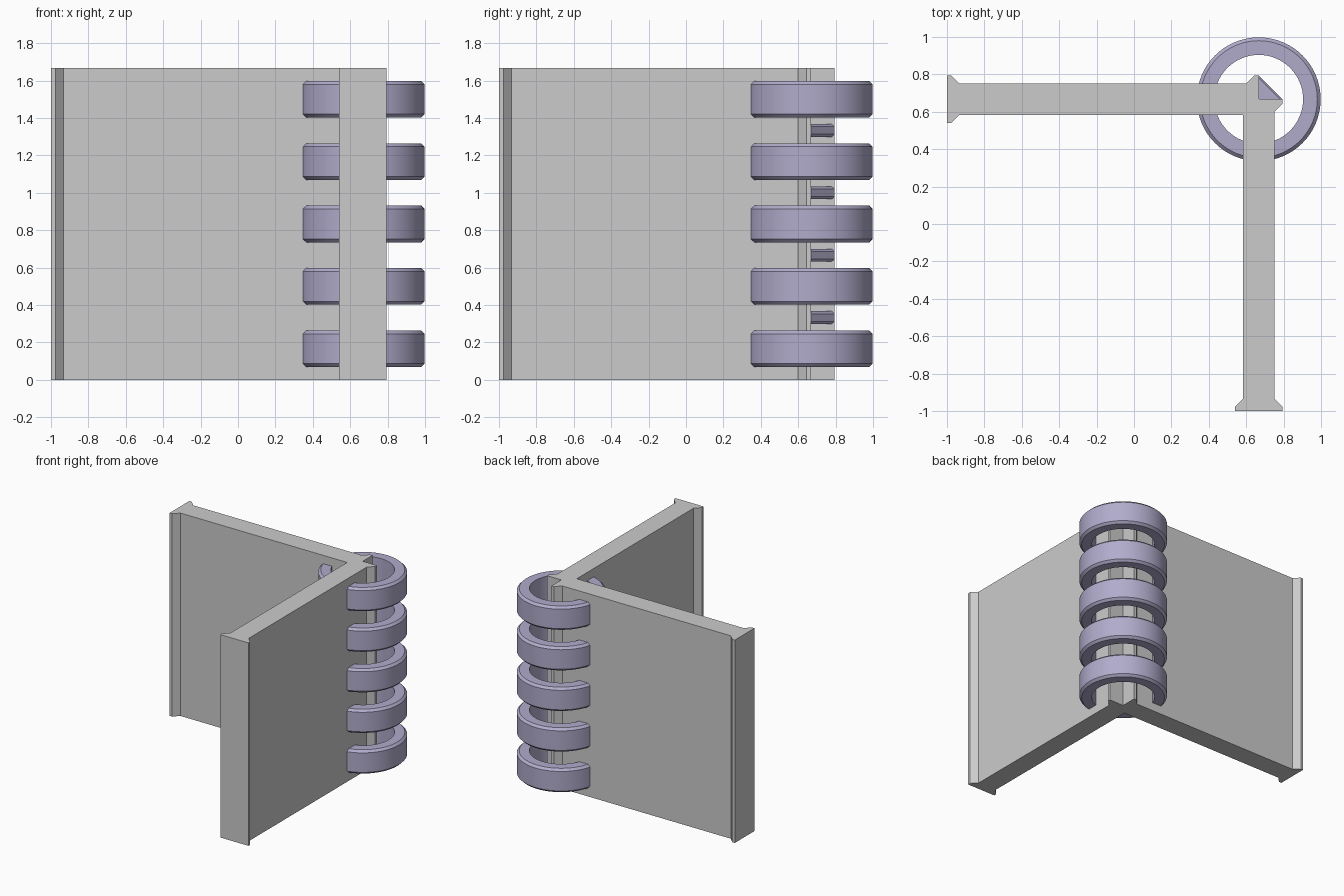
import bpy, bmesh, math
from mathutils import Matrix

if "Cube" in bpy.data.objects:
    bpy.data.objects.remove(bpy.data.objects["Cube"])

H, C = 1.667, 0.667          # wall height, hinge axis position (x = y = C)
T, F = 0.083, 0.128          # half thickness of wall and of flared ends
PITCH = H / 5

purple = bpy.data.materials.new("purple")
purple.diffuse_color = (0.44, 0.41, 0.60, 1)
purple.use_nodes = True
purple.node_tree.nodes["Principled BSDF"].inputs["Base Color"].default_value = purple.diffuse_color


def add_object(name, bm, mat=None):
    bmesh.ops.recalc_face_normals(bm, faces=bm.faces)
    me = bpy.data.meshes.new(name)
    bm.to_mesh(me)
    bm.free()
    ob = bpy.data.objects.new(name, me)
    bpy.context.collection.objects.link(ob)
    if mat:
        me.materials.append(mat)
    return ob


def wall(name, swap):
    # I-shaped plan, extruded upwards
    half = [(-1, F), (-0.977, F), (-0.932, T), (C - 0.068, T), (C - 0.023, F), (C, F)]
    outline = half + [(x, -y) for x, y in reversed(half)]
    bm = bmesh.new()
    pts = [(C + y, x, 0) if swap else (x, C + y, 0) for x, y in outline]
    face = bm.faces.new([bm.verts.new(p) for p in pts])
    top = bmesh.ops.extrude_face_region(bm, geom=[face])["geom"]
    bmesh.ops.translate(bm, vec=(0, 0, H),
                        verts=[v for v in top if isinstance(v, bmesh.types.BMVert)])
    return add_object(name, bm)


def lathe(name, profile, sides, z, closed):
    # profile (radius, height) turned around the hinge axis
    bm = bmesh.new()
    loops = [[bm.verts.new((C + r * math.cos(2 * math.pi * i / sides),
                            C + r * math.sin(2 * math.pi * i / sides), z + h))
              for r, h in profile] for i in range(sides)]
    n = len(profile)
    for i in range(sides):
        a, b = loops[i], loops[(i + 1) % sides]
        for j in range(n if closed else n - 1):
            k = (j + 1) % n
            bm.faces.new((a[j], b[j], b[k], a[k]))
    if not closed:
        bm.faces.new([l[0] for l in loops])
        bm.faces.new([l[-1] for l in loops])
    return add_object(name, bm, purple)


# Two walls meeting at the hinge axis
wall("side_wall", True)
wall("back_wall", False)

# Chamfered rings through both walls
R, IN, HH, CH = 0.331, 0.237, 0.098, 0.018
ring_profile = [(IN, -HH), (R - CH, -HH), (R, -HH + CH),
                (R, HH - CH), (R - CH, HH), (IN, HH)]
for i in range(5):
    ring = lathe(f"ring_{i + 1}", ring_profile, 64, PITCH * (i + 0.5), True)
    bpy.ops.object.select_all(action='DESELECT')
    ring.select_set(True)
    bpy.context.view_layer.objects.active = ring
    bpy.ops.object.shade_smooth_by_angle(angle=math.radians(30))

# Small four-sided tie blocks between the rings
tie_profile = [(F - 0.015, -0.034), (F, -0.02), (F, 0.02), (F - 0.015, 0.034)]
for i in range(1, 5):
    lathe(f"tie_block_{i}", tie_profile, 4, PITCH * i, False)
